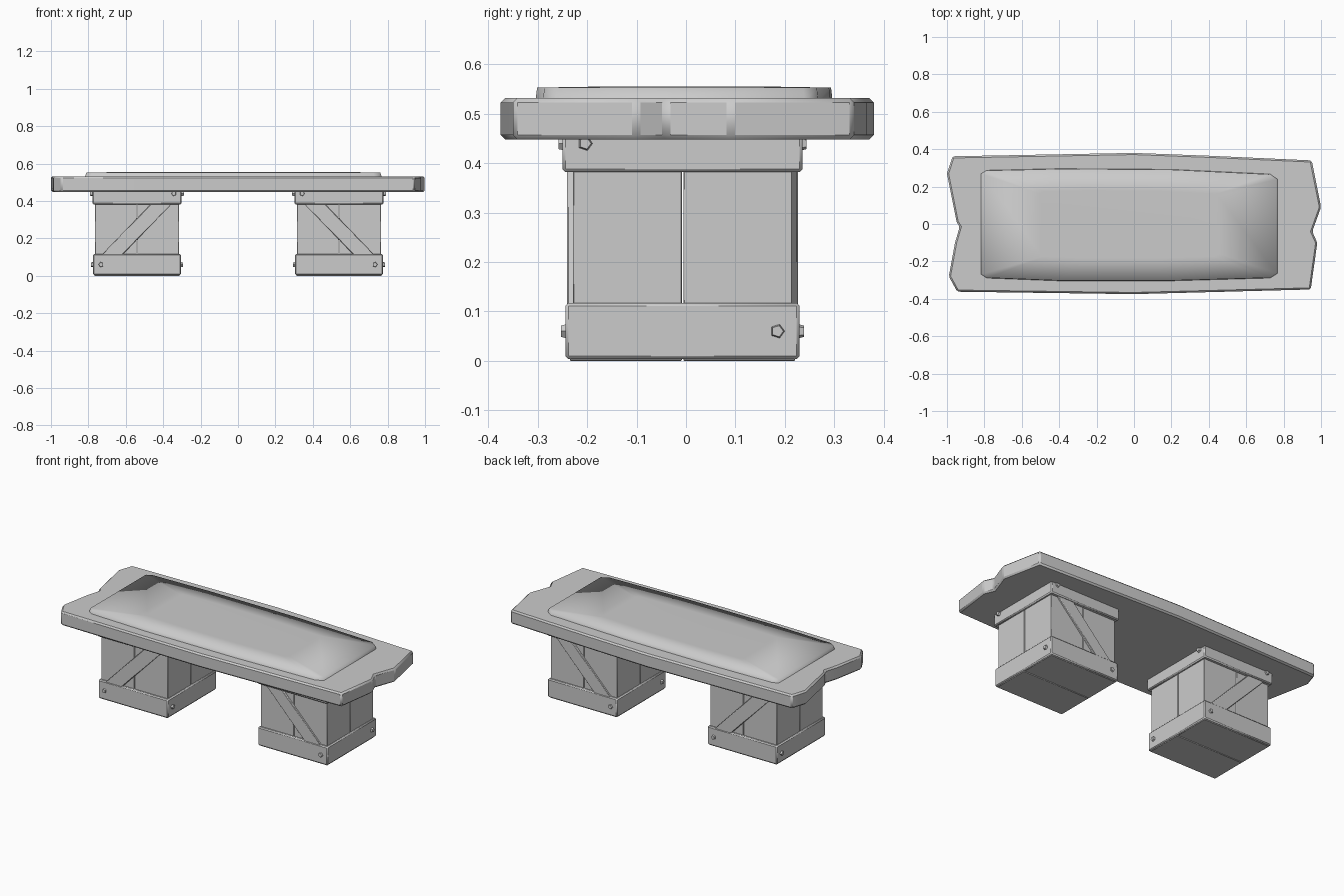
import bpy, bmesh, math
from mathutils import Matrix, Vector

cube = bpy.data.objects.get("Cube")
if cube:
    bpy.data.objects.remove(cube, do_unlink=True)

grey = bpy.data.materials.new("plain grey")
grey.use_nodes = True
COLOUR = (0.6, 0.6, 0.6, 1)
grey.diffuse_color = COLOUR
grey.node_tree.nodes["Principled BSDF"].inputs["Base Color"].default_value = COLOUR


def finish(bm, name, bevel=0, angle=30):
    """Turn a bmesh into a shaded object with softened edges."""
    bmesh.ops.recalc_face_normals(bm, faces=bm.faces)
    mesh = bpy.data.meshes.new(name)
    bm.to_mesh(mesh)
    bm.free()
    mesh.materials.append(grey)
    obj = bpy.data.objects.new(name, mesh)
    bpy.context.collection.objects.link(obj)
    bpy.ops.object.select_all(action='DESELECT')
    obj.select_set(True)
    bpy.context.view_layer.objects.active = obj
    if bevel:
        mod = obj.modifiers.new("soft edges", 'BEVEL')
        mod.width = bevel
        mod.segments = 1
        mod.limit_method = 'ANGLE'
    bpy.ops.object.shade_smooth_by_angle(angle=math.radians(angle))
    return obj


def add_box(bm, lo, hi, matrix=Matrix()):
    lo, hi = Vector(lo), Vector(hi)
    size = Matrix.Diagonal(hi - lo).to_4x4()
    bmesh.ops.create_cube(bm, size=1, matrix=matrix @ Matrix.Translation((lo + hi) / 2) @ size)


def add_prism(bm, points, offset, matrix=Matrix()):
    """Extrude a closed polygon along an offset."""
    a = [bm.verts.new(matrix @ Vector(p)) for p in points]
    b = [bm.verts.new(matrix @ (Vector(p) + Vector(offset))) for p in points]
    n = len(a)
    bm.faces.new(a)
    bm.faces.new(b[::-1])
    for i in range(n):
        bm.faces.new((a[i], b[i], b[(i + 1) % n], a[(i + 1) % n]))


# Thick slab with worn, notched ends
outline = [(-0.945, -0.362), (0, -0.375), (0.945, -0.35), (0.98, -0.1),
           (0.953, -0.04), (1.0, 0.09), (0.95, 0.34), (0.4, 0.365), (0, 0.38),
           (-0.97, 0.362), (-1.0, 0.27), (-0.948, 0.01), (-0.932, -0.015),
           (-0.957, -0.1), (-0.99, -0.28)]
bm = bmesh.new()
add_prism(bm, [(x, y, 0.448) for x, y in outline], (0, 0, 0.084))
finish(bm, "table_slab", 0.009)

# Raised, softly shaded centre panel
edge = [(-0.82, -0.27), (-0.79, -0.29), (-0.4, -0.305), (0.2, -0.305), (0.73, -0.29),
        (0.77, -0.265), (0.77, 0.24), (0.73, 0.268), (0.2, 0.293), (-0.4, 0.297),
        (-0.79, 0.288), (-0.82, 0.27)]
bm = bmesh.new()
rings = [[bm.verts.new((x * s - 0.02 * (1 - s), y * s, z)) for x, y in edge]
         for s, z in ((1, 0.524), (0.988, 0.553), (0.6, 0.555))]
for low, high in zip(rings, rings[1:]):
    for i in range(len(edge)):
        j = (i + 1) % len(edge)
        bm.faces.new((low[i], low[j], high[j], high[i]))
bm.faces.new(rings[-1])
finish(bm, "raised_panel", 0, 100)

# Two mirrored crate legs
for side, label in ((-1, "right"), (1, "left")):
    place = Matrix.Translation((0.54 * side, -0.007, 0)) @ Matrix.Diagonal((-side, 1, 1, 1))

    # Upright planks with a narrow gap between them
    bm = bmesh.new()
    for sx in (-1, 1):
        for sy in (-1, 1):
            lo = sorted((sx * 0.0015, sx * 0.225))
            wide = sorted((sy * 0.0015, sy * 0.222))
            add_box(bm, (lo[0], wide[0], 0.02), (lo[1], wide[1], 0.45), place)
    finish(bm, label + "_crate_planks", 0.002)

    # Floor boards
    bm = bmesh.new()
    add_box(bm, (-0.228, -0.228, 0), (0.228, -0.0015, 0.02), place)
    add_box(bm, (-0.228, 0.0015, 0), (0.228, 0.228, 0.02), place)
    finish(bm, label + "_crate_floor", 0.002)

    # Bands around the bottom and the top
    for name, w, d, z0, z1 in (("bottom", 0.235, 0.237, 0.004, 0.117),
                               ("top", 0.239, 0.243, 0.382, 0.455)):
        bm = bmesh.new()
        add_box(bm, (-w, -d, z0), (w, d, z1), place)
        finish(bm, f"{label}_crate_{name}_band", 0.006)

    # Diagonal braces on the front and back
    bm = bmesh.new()
    for turn in (0, math.pi):
        spin = place @ Matrix.Rotation(turn, 4, 'Z')
        add_prism(bm, [(u, -0.234, z) for u, z in
                       ((-0.19, 0.11), (-0.08, 0.11), (0.19, 0.39), (0.08, 0.39))],
                  (0, 0.02, 0), spin)
    finish(bm, label + "_crate_braces", 0.003)

    # Five-sided bolts, two per face
    bm = bmesh.new()
    for k in range(4):
        spin = place @ Matrix.Rotation(k * math.pi / 2, 4, 'Z')
        for u, z, depth in ((-0.192, 0.06, 0.234), (0.197, 0.44, 0.239)):
            at = (spin @ Matrix.Translation((u, -depth, z)) @ Matrix.Rotation(math.pi / 2, 4, 'X')
                  @ Matrix.Rotation(math.pi / 2, 4, 'Z'))
            bmesh.ops.create_cone(bm, cap_ends=True, segments=5, radius1=0.018,
                                  radius2=0.012, depth=0.024, matrix=at)
    finish(bm, label + "_crate_bolts", 0, 60)
